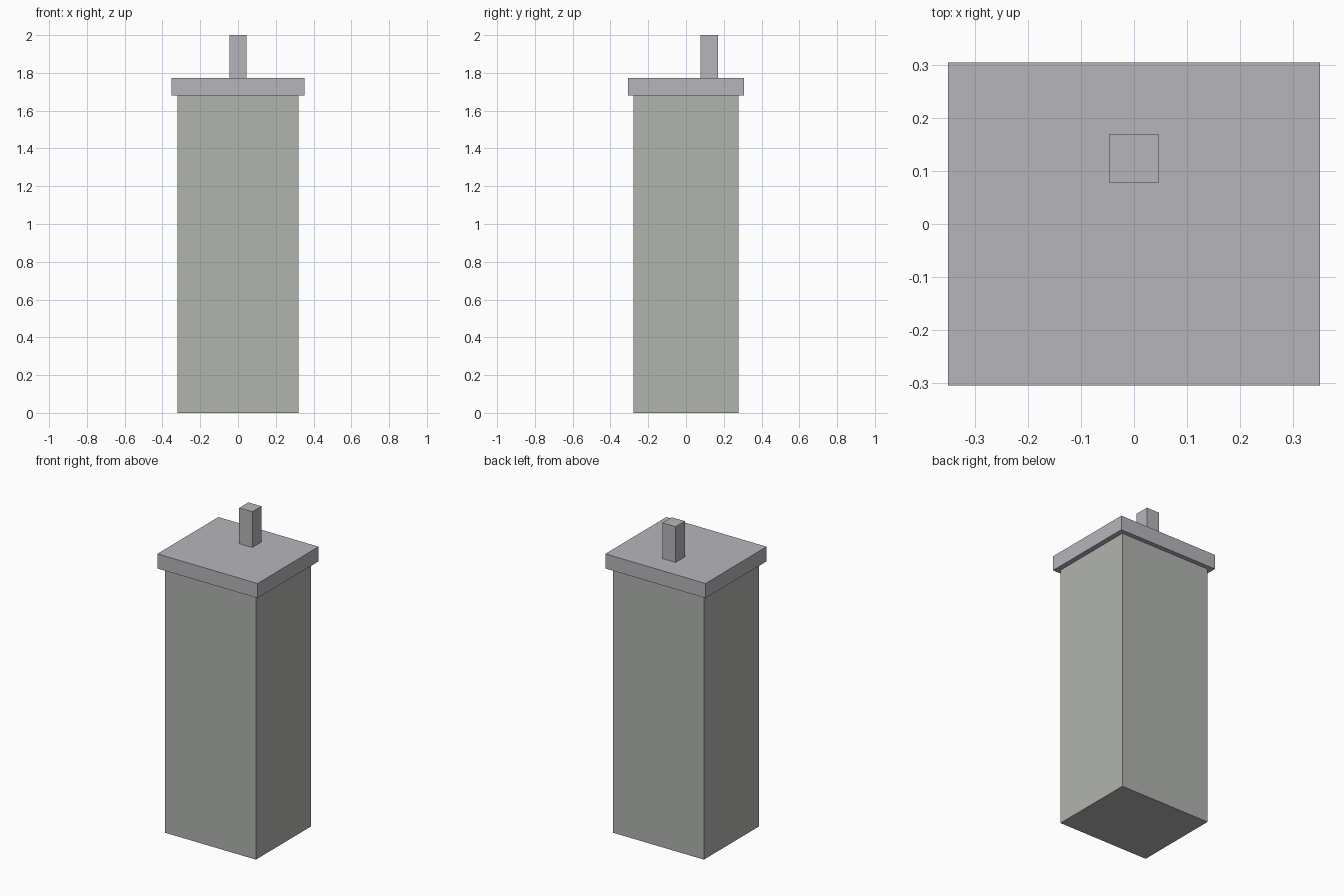
import bpy

if "Cube" in bpy.data.objects:
    bpy.data.objects.remove(bpy.data.objects["Cube"])


def make_material(name, rgb):
    mat = bpy.data.materials.new(name)
    mat.diffuse_color = (*rgb, 1.0)
    mat.use_nodes = True
    mat.node_tree.nodes["Principled BSDF"].inputs["Base Color"].default_value = mat.diffuse_color
    return mat


def add_box(name, x, y, z, mat):
    """Box spanning the (min, max) range on each axis."""
    spans = (x, y, z)
    bpy.ops.mesh.primitive_cube_add(size=1, location=[(a + b) / 2 for a, b in spans])
    box = bpy.context.object
    box.name = name
    box.scale = [b - a for a, b in spans]
    bpy.ops.object.transform_apply(location=False, rotation=False, scale=True)
    box.data.materials.append(mat)
    return box


stone = make_material("stone_grey", (0.44, 0.455, 0.43))
slate = make_material("slate_grey", (0.47, 0.47, 0.50))

# Tall main body
add_box("body", (-0.32, 0.32), (-0.277, 0.277), (0, 1.68), stone)

# Overhanging flat cap
add_box("cap", (-0.352, 0.352), (-0.306, 0.306), (1.68, 1.773), slate)

# Square post towards the back of the cap
add_box("post", (-0.046, 0.046), (0.078, 0.17), (1.773, 2.0), slate)
